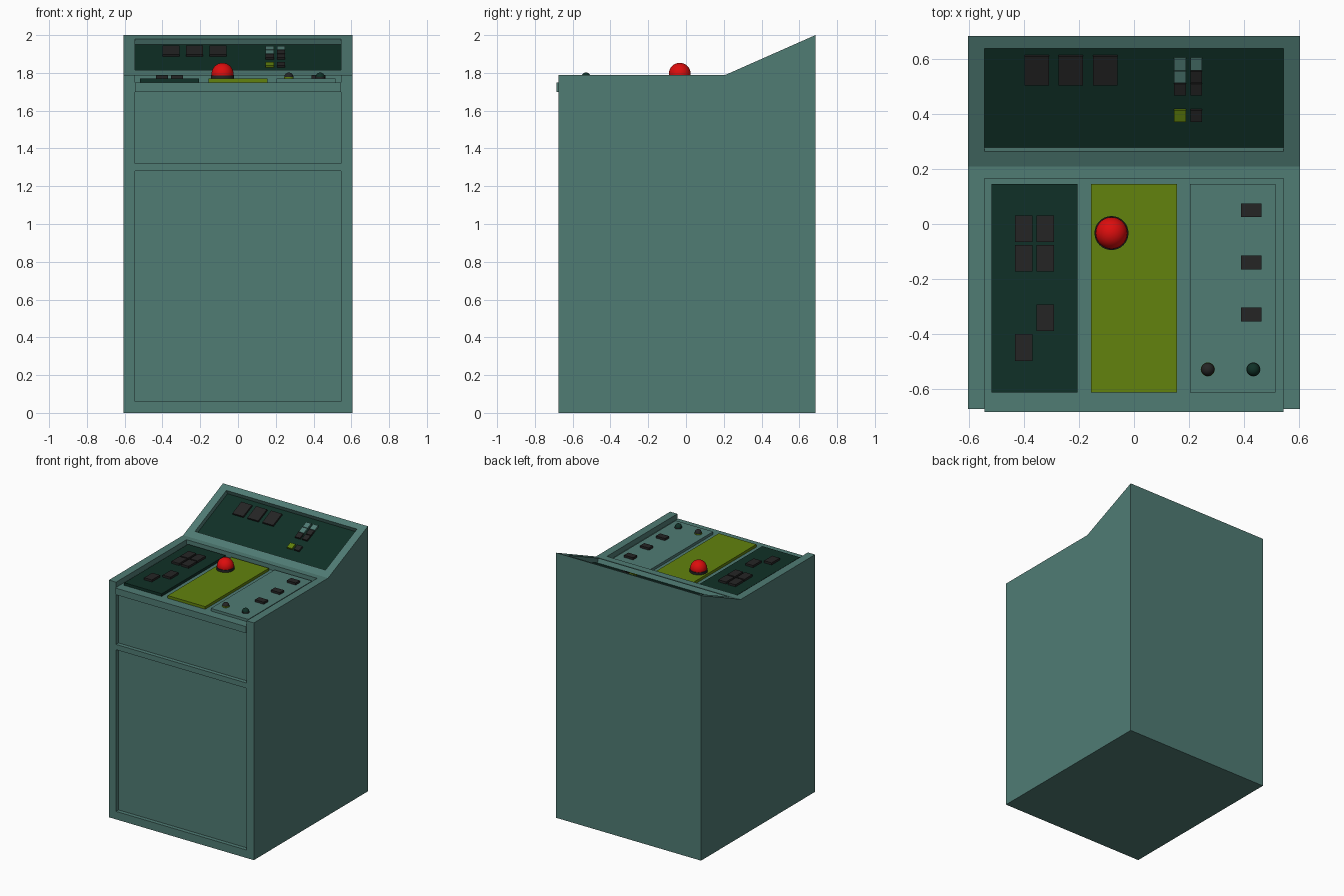
import bpy, bmesh, math
from mathutils import Matrix, Vector

if "Cube" in bpy.data.objects:
    bpy.data.objects.remove(bpy.data.objects["Cube"])


def material(name, rgb):
    m = bpy.data.materials.new(name)
    m.use_nodes = True
    m.diffuse_color = (*rgb, 1)
    m.node_tree.nodes["Principled BSDF"].inputs["Base Color"].default_value = (*rgb, 1)
    return m


TEAL = material("teal", (0.08, 0.2, 0.175))
GREEN = material("dark green", (0.005, 0.03, 0.02))
OLIVE = material("olive yellow", (0.122, 0.223, 0.004))
BLACK = material("charcoal", (0.018, 0.018, 0.018))
RED = material("red", (0.72, 0.004, 0.004))


def finish(name, bm, mat):
    bmesh.ops.recalc_face_normals(bm, faces=bm.faces)
    me = bpy.data.meshes.new(name)
    bm.to_mesh(me)
    bm.free()
    me.materials.append(mat)
    ob = bpy.data.objects.new(name, me)
    bpy.context.collection.objects.link(ob)
    return ob


def activate(ob):
    bpy.ops.object.select_all(action="DESELECT")
    ob.select_set(True)
    bpy.context.view_layer.objects.active = ob


def box(name, x, y, z, mat, frame=Matrix()):
    """Box from (min, max) ranges, optionally in a tilted frame."""
    bm = bmesh.new()
    bmesh.ops.create_cube(bm, size=1)
    for v in bm.verts:
        v.co = frame @ Vector([r[0] if c < 0 else r[1] for c, r in zip(v.co, (x, y, z))])
    return finish(name, bm, mat)


def span(centre, size):
    return (centre - size / 2, centre + size / 2)


def cylinder(name, x, y, z, r, mat):
    bm = bmesh.new()
    bmesh.ops.create_cone(bm, cap_ends=True, segments=32, radius1=r, radius2=r, depth=z[1] - z[0],
                          matrix=Matrix.Translation((x, y, sum(z) / 2)))
    ob = finish(name, bm, mat)
    activate(ob)
    bpy.ops.object.shade_smooth_by_angle()


def ball(name, x, y, z, r, mat):
    bm = bmesh.new()
    bmesh.ops.create_uvsphere(bm, u_segments=32, v_segments=16, radius=r,
                              matrix=Matrix.Translation((x, y, z)))
    ob = finish(name, bm, mat)
    activate(ob)
    bpy.ops.object.shade_smooth()


# Cabinet: side profile extruded across the width
W, INNER = 0.605, 0.545
FRONT, BACK, BEND, DESK_TOP = -0.675, 0.685, 0.21, 1.79
bm = bmesh.new()
profile = [(FRONT, 0), (BACK, 0), (BACK, 2), (BEND, DESK_TOP), (FRONT, DESK_TOP)]
face = bm.faces.new([bm.verts.new((-W, y, z)) for y, z in profile])
side = bmesh.ops.extrude_face_region(bm, geom=[face])["geom"]
bmesh.ops.translate(bm, vec=(2 * W, 0, 0), verts=[g for g in side if isinstance(g, bmesh.types.BMVert)])
cabinet = finish("cabinet", bm, TEAL)

# Tilted frame of the rear console
tilt = math.atan2(2 - DESK_TOP, BACK - BEND)
slope = Matrix.Translation((0, BEND, DESK_TOP)) @ Matrix.Rotation(tilt, 4, "X")
DEPTH = 0.036


def along(y):
    return (y - BEND) / math.cos(tilt)


# Recesses: two front panels, the desk and the tilted console
wide = (-INNER, INNER)
console = (along(0.265), along(0.64))
cutters = [
    box("lower_front_cutter", wide, (-0.8, FRONT + 0.03), (0.06, 1.28), TEAL),
    box("upper_front_cutter", wide, (-0.8, FRONT + 0.03), (1.32, 1.70), TEAL),
    box("desk_cutter", wide, (-0.8, 0.165), (1.75, 1.9), TEAL),
    box("console_cutter", wide, console, (-DEPTH, 0.2), TEAL, slope),
]
activate(cabinet)
for c in cutters:
    c.hide_render = True
    mod = cabinet.modifiers.new(c.name, "BOOLEAN")
    mod.operation, mod.solver, mod.object = "DIFFERENCE", "EXACT", c
    bpy.ops.object.modifier_apply(modifier=mod.name)
for c in cutters:
    bpy.data.objects.remove(c)

# Front lip of the desk
box("desk_lip", wide, (-0.685, FRONT + 0.01), (1.70, 1.75), TEAL)

# Console backing and its buttons
box("console_plate", wide, console, (-DEPTH - 0.002, -DEPTH + 0.003), GREEN, slope)


def console_button(name, x, y, w, h, mat):
    box(name, span(x, w), span(along(y - 0.009), h / math.cos(tilt)), (-DEPTH, -DEPTH + 0.016), mat, slope)


for x in (-0.355, -0.23, -0.105):
    console_button("console_screen_button", x, 0.558, 0.09, 0.106, BLACK)
rows = [(0.582, TEAL, TEAL), (0.536, TEAL, BLACK), (0.49, BLACK, BLACK), (0.394, OLIVE, BLACK)]
for y, *mats in rows:
    for x, mat in zip((0.168, 0.227), mats):
        console_button("console_small_button", x, y, 0.043, 0.042, mat)

# Desk plates
PLATE = (1.748, 1.77)
for name, x, mat in (("left_plate", -0.3625, GREEN), ("middle_plate", 0, OLIVE), ("right_plate", 0.36, TEAL)):
    box(name, span(x, 0.313), (-0.615, 0.145), PLATE, mat)

# Desk buttons
KEY = (1.77, 1.786)
L, R = -0.402, -0.323
for x, y in ((L, -0.018), (R, -0.018), (L, -0.125), (R, -0.125), (R, -0.342), (L, -0.45)):
    box("desk_key", span(x, 0.064), span(y, 0.097), KEY, BLACK)
for y in (0.05, -0.14, -0.33):
    box("desk_switch", span(0.427, 0.075), span(y, 0.05), KEY, BLACK)

# Large red push ball
cylinder("push_ball_collar", -0.082, -0.033, (1.77, 1.787), 0.062, BLACK)
ball("push_ball", -0.082, -0.033, 1.795, 0.058, RED)

# Two small knobs
for x, cap, base in ((0.269, BLACK, OLIVE), (0.435, GREEN, BLACK)):
    cylinder("knob_base", x, -0.53, (1.77, 1.778), 0.025, base)
    ball("knob", x, -0.53, 1.778, 0.024, cap)
